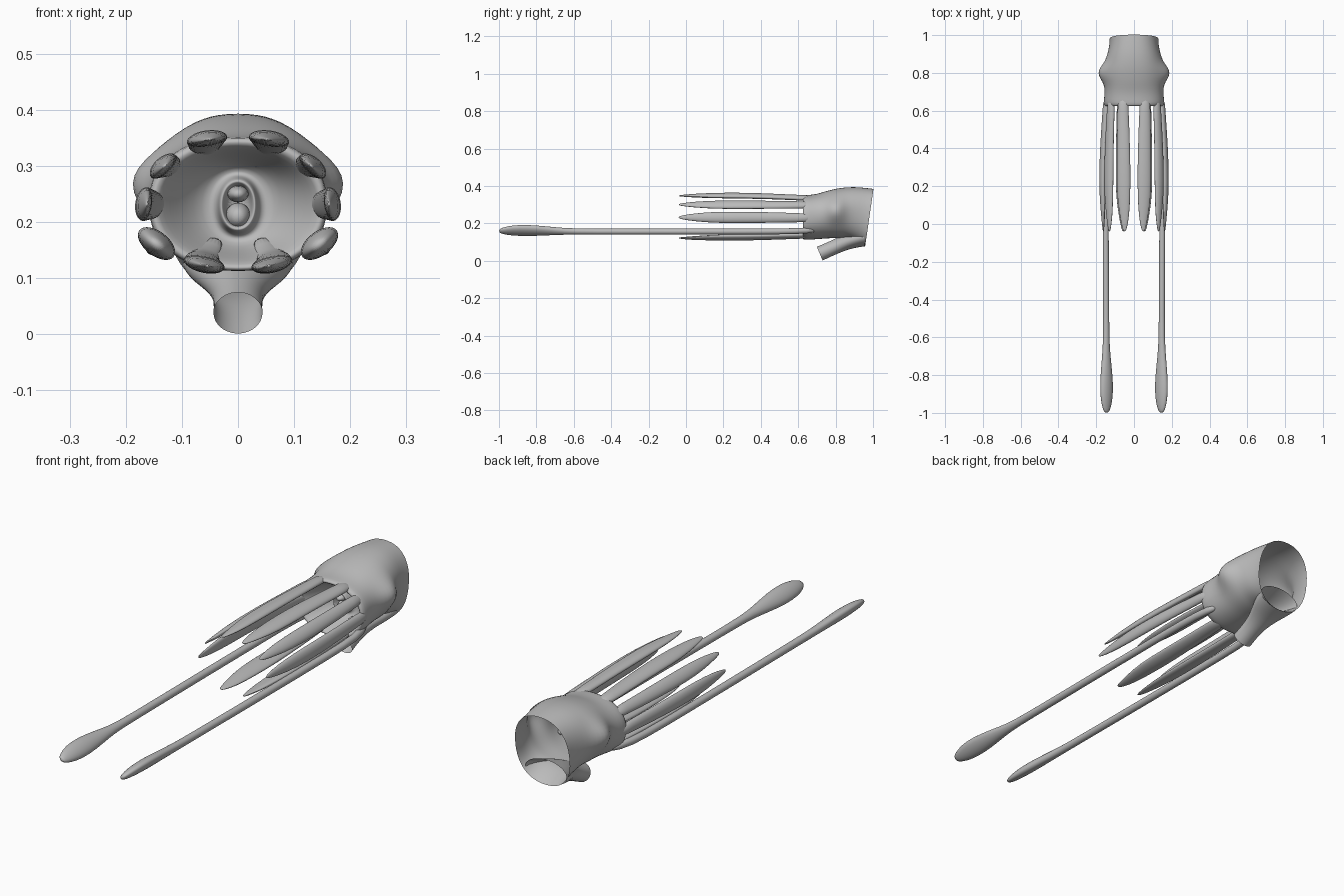
import bpy, bmesh, math

cube = bpy.data.objects.get("Cube")
if cube:
    bpy.data.objects.remove(cube, do_unlink=True)

grey = bpy.data.materials.new("soft grey")
grey.use_nodes = True
grey.diffuse_color = (0.5, 0.5, 0.5, 1)
grey.node_tree.nodes["Principled BSDF"].inputs["Base Color"].default_value = (0.5, 0.5, 0.5, 1)


def loft(name, rings, cap_start=False, cap_end=False, mirror=False, levels=1):
    """Skin a list of equal-length point rings into a smooth object."""
    bm = bmesh.new()
    loops = [[bm.verts.new(p) for p in ring] for ring in rings]
    n = len(loops[0])
    for a, b in zip(loops, loops[1:]):
        for i in range(n):
            j = (i + 1) % n
            bm.faces.new((a[i], a[j], b[j], b[i]))
    if cap_start:
        bm.faces.new(loops[0][::-1])
    if cap_end:
        bm.faces.new(loops[-1])
    bmesh.ops.recalc_face_normals(bm, faces=bm.faces)
    for f in bm.faces:
        f.smooth = True
    mesh = bpy.data.meshes.new(name)
    bm.to_mesh(mesh)
    bm.free()
    mesh.materials.append(grey)
    obj = bpy.data.objects.new(name, mesh)
    bpy.context.collection.objects.link(obj)
    if mirror:
        mod = obj.modifiers.new("Mirror", 'MIRROR')
        mod.use_mirror_merge = False
    sub = obj.modifiers.new("Smooth", 'SUBSURF')
    sub.levels = sub.render_levels = levels
    return obj


def oval(y, cx, cz, a, b, angle=0.0, n=16, power=2.0, shear=0.0, flat=1.0):
    """Ring across y: half-widths a and b, turned by angle; flat squashes its inner side."""
    pts = []
    for i in range(n):
        t = 2 * math.pi * i / n
        c, s = math.cos(t), math.sin(t)
        u = a * math.copysign(abs(c) ** (2 / power), c)
        v = b * math.copysign(abs(s) ** (2 / power), s)
        if v < 0:
            v *= flat
        dx = u * math.cos(angle) - v * math.sin(angle)
        dz = u * math.sin(angle) + v * math.cos(angle)
        pts.append((cx + dx, y - shear * dz, cz + dz))
    return pts


# Head: open at the back, with eye bulges (y, half width, top, bottom, slant)
shell = [(0.98, 0.13, 0.385, 0.075, 0.145), (0.95, 0.13, 0.39, 0.09, 0.08),
         (0.90, 0.14, 0.395, 0.11, 0.03), (0.86, 0.145, 0.393, 0.12, 0),
         (0.83, 0.15, 0.39, 0.12, 0), (0.80, 0.15, 0.385, 0.12, 0),
         (0.77, 0.15, 0.378, 0.12, 0), (0.74, 0.15, 0.37, 0.118, 0),
         (0.70, 0.155, 0.357, 0.115, 0), (0.66, 0.16, 0.352, 0.112, 0),
         (0.63, 0.16, 0.352, 0.112, 0)]
rings = []
for y, rx, top, bottom, slant in shell:
    ring = oval(y, 0, (top + bottom) / 2, rx, (top - bottom) / 2,
                n=32, power=2.3, shear=-slant)
    out = []
    for x, py, z in ring:
        bulge = 0.047 * math.exp(-((py - 0.8) / 0.05) ** 2 - ((z - 0.27) / 0.06) ** 2)
        out.append((x + math.copysign(bulge, x) if abs(x) > 0.05 else x, py, z))
    rings.append(out)

# Funnel between the arms, then the lip of the mouth (y, half width, half height)
funnel = [(0.62, 0.15, 0.112), (0.64, 0.135, 0.1), (0.68, 0.11, 0.088),
          (0.72, 0.08, 0.075), (0.74, 0.05, 0.06), (0.73, 0.037, 0.051),
          (0.70, 0.034, 0.048), (0.69, 0.03, 0.043), (0.70, 0.025, 0.037),
          (0.74, 0.02, 0.03)]
for y, a, b in funnel:
    rings.append(oval(y, 0, 0.23, a, b, n=32, power=2.1))
loft("head", rings, cap_end=True)

# Beak: two blunt halves inside the lip
for name, cz, a, b, y in (("upper_beak", 0.25, 0.02, 0.016, 0.69),
                          ("lower_beak", 0.21, 0.024, 0.026, 0.70)):
    loft(name, [oval(y + 0.06, 0, cz, a, b), oval(y + 0.02, 0, cz, a, b),
                oval(y, 0, cz, a * 0.75, b * 0.7), oval(y - 0.01, 0, cz, a * 0.3, b * 0.3)],
         True, True)

# Arms: name, base x z, middle x z, tip x z, half width, half thickness, turn in degrees
arms = [("top_arm", (0.058, 0.335), (0.055, 0.347), (0.05, 0.347), 0.037, 0.018, -8),
        ("upper_side_arm", (0.122, 0.298), (0.133, 0.299), (0.13, 0.30), 0.03, 0.018, -42),
        ("side_arm", (0.148, 0.23), (0.166, 0.232), (0.162, 0.232), 0.031, 0.019, -82),
        ("lower_arm", (0.062, 0.135), (0.06, 0.126), (0.055, 0.122), 0.038, 0.018, 192)]
for name, base, mid, tip, w, t, turn in arms:
    ang = math.radians(turn)
    root = (base[0] * 0.6, 0.23 + (base[1] - 0.23) * 0.6)
    steps = [(0.73, root, 0.4, 0.5), (0.67, base, 0.7, 0.9), (0.60, base, 0.82, 0.95),
             (0.50, [(p + q) / 2 for p, q in zip(base, mid)], 0.9, 0.9),
             (0.30, mid, 1.02, 1.0), (0.15, mid, 1.0, 0.9),
             (0.04, tip, 0.68, 0.6), (-0.02, tip, 0.36, 0.3), (-0.04, tip, 0.15, 0.12)]
    loft(name, [oval(y, c[0], c[1], w * kw, t * kt, ang, flat=0.75)
                for y, c, kw, kt in steps], True, True, mirror=True)

# Long tentacles ending in flattened clubs (y, x, z, half width, half thickness)
path = [(0.70, 0.12, 0.165, 0.016, 0.016), (0.60, 0.148, 0.158, 0.016, 0.016),
        (0.40, 0.15, 0.156, 0.016, 0.016), (0.00, 0.15, 0.156, 0.016, 0.016),
        (-0.55, 0.147, 0.156, 0.016, 0.016), (-0.65, 0.147, 0.157, 0.019, 0.017),
        (-0.75, 0.146, 0.16, 0.032, 0.02), (-0.85, 0.145, 0.162, 0.042, 0.023),
        (-0.93, 0.145, 0.162, 0.038, 0.02), (-0.98, 0.145, 0.16, 0.024, 0.014),
        (-1.00, 0.145, 0.16, 0.011, 0.007)]
loft("tentacle", [oval(y, x, z, a, b, math.radians(38)) for y, x, z, a, b in path],
     True, True, mirror=True)

# Siphon: open tube under the head, flaring back into it
tube = [(0.715, 0.038, 0.044, 0.037, 0.42), (0.76, 0.058, 0.043, 0.036, 0.4),
        (0.81, 0.08, 0.048, 0.038, 0.3), (0.86, 0.103, 0.07, 0.043, 0.15),
        (0.91, 0.118, 0.092, 0.048, 0), (0.955, 0.13, 0.1, 0.053, 0)]
loft("siphon", [oval(y, 0, z, a, b, n=24, shear=s) for y, z, a, b, s in tube])
